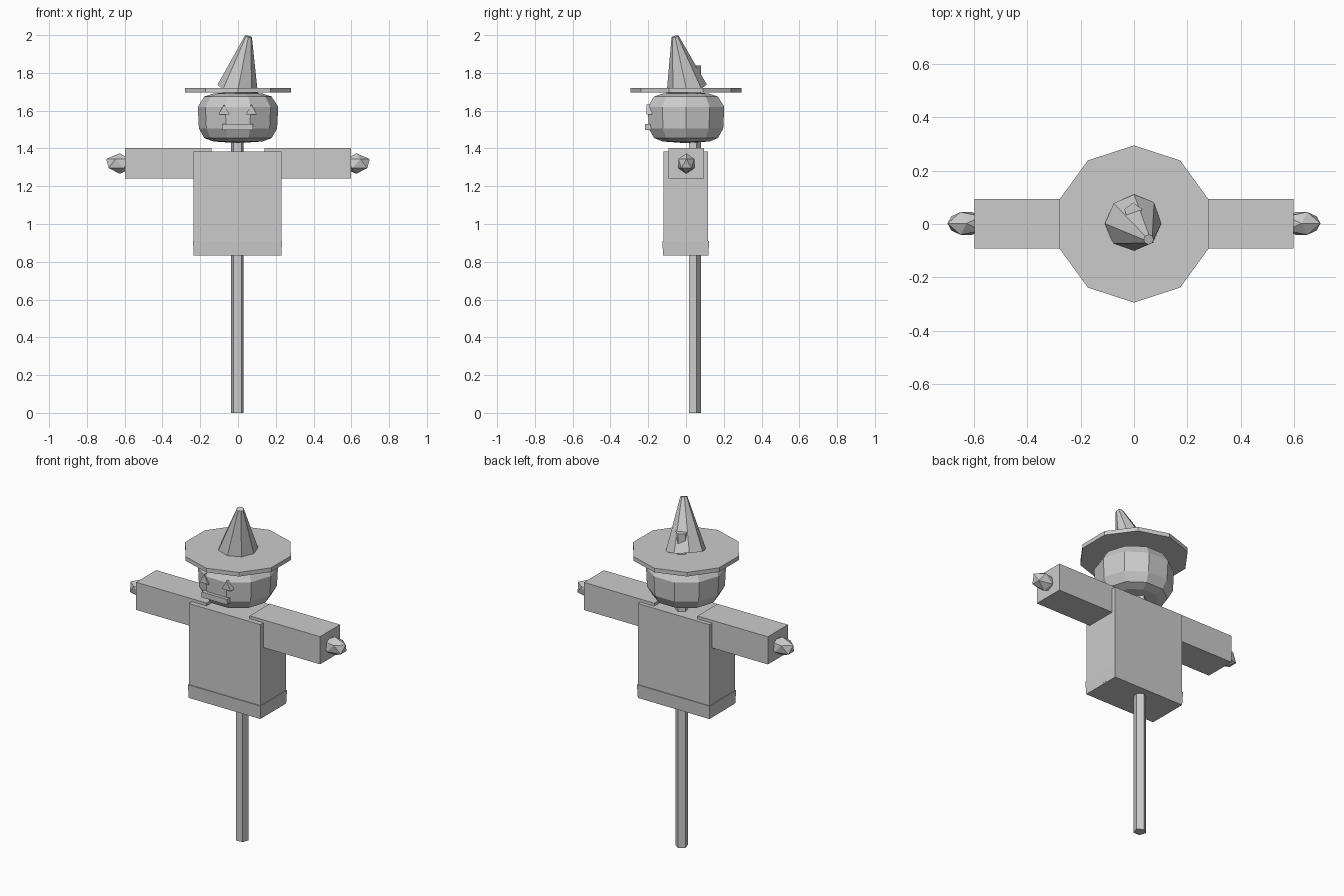
import bpy, bmesh
from math import cos, sin, pi
from mathutils import Vector, Matrix

cube = bpy.data.objects.get("Cube")
if cube:
    bpy.data.objects.remove(cube, do_unlink=True)

grey = bpy.data.materials.new("plain_grey")
grey.use_nodes = True
colour = (0.6, 0.6, 0.6, 1)
grey.diffuse_color = colour
grey.node_tree.nodes["Principled BSDF"].inputs["Base Color"].default_value = colour


def finish(name, bm):
    bmesh.ops.recalc_face_normals(bm, faces=bm.faces)
    mesh = bpy.data.meshes.new(name)
    bm.to_mesh(mesh)
    bm.free()
    mesh.materials.append(grey)
    obj = bpy.data.objects.new(name, mesh)
    bpy.context.collection.objects.link(obj)
    return obj


def box(name, low, high):
    bm = bmesh.new()
    low, high = Vector(low), Vector(high)
    bmesh.ops.create_cube(bm, size=1)
    bmesh.ops.scale(bm, vec=high - low, verts=bm.verts)
    bmesh.ops.translate(bm, vec=(low + high) / 2, verts=bm.verts)
    return finish(name, bm)


def lathe(name, profile, sides, turn=0, matrix=Matrix()):
    """Rings of (radius, height), capped at both ends."""
    bm = bmesh.new()
    angles = [turn + 2 * pi * i / sides for i in range(sides)]
    rings = [[bm.verts.new((r * cos(a), r * sin(a), z)) for a in angles]
             for r, z in profile]
    for a, b in zip(rings, rings[1:]):
        for i in range(sides):
            j = (i + 1) % sides
            bm.faces.new((a[i], a[j], b[j], b[i]))
    bm.faces.new(rings[0])
    bm.faces.new(rings[-1])
    bm.transform(matrix)
    return finish(name, bm)


# Post runs from the ground through the body and out of the hat
lathe("post", [(0.035, 0), (0.035, 1.84)], 5, pi / 2,
      Matrix.Translation((-0.003, 0.045, 0)))

# Shirt body and hem
box("torso", (-0.235, -0.12, 0.84), (0.23, 0.117, 1.385))
hem = box("hem", (-0.238, -0.125, 0.832), (0.233, 0.122, 0.91))
for v in hem.data.vertices:
    if v.co.z < 0.85:
        v.co.x *= 0.985
        v.co.y *= 0.97

# Sleeves and hands
for side, sign in (("left", 1), ("right", -1)):
    box(side + "_sleeve", (min(0.14 * sign, 0.597 * sign), -0.092, 1.24),
        (max(0.14 * sign, 0.597 * sign), 0.094, 1.402))
    bm = bmesh.new()
    bmesh.ops.create_icosphere(bm, subdivisions=1, radius=1)
    bmesh.ops.scale(bm, vec=(0.079 * sign, 0.05, 0.054), verts=bm.verts)
    bmesh.ops.translate(bm, vec=(0.627 * sign, 0.002, 1.32), verts=bm.verts)
    finish(side + "_hand", bm)

# Pumpkin head
lathe("head", [(0.03, 1.43), (0.13, 1.437), (0.178, 1.455), (0.207, 1.505),
               (0.213, 1.62), (0.178, 1.675), (0.13, 1.69), (0.03, 1.7)], 10)

# Face: triangular eyes and a bar mouth
for side, x in (("left", 0.071), ("right", -0.074)):
    bm = bmesh.new()
    front, back = [[bm.verts.new((x + dx, y, z)) for dx, z in
                    ((-0.029, 1.58), (0.029, 1.58), (0, 1.633))]
                   for y in (-0.21, -0.18)]
    bm.faces.new(front)
    bm.faces.new(back)
    for i in range(3):
        j = (i + 1) % 3
        bm.faces.new((front[i], front[j], back[j], back[i]))
    finish(side + "_eye", bm)
box("mouth", (-0.084, -0.217, 1.498), (0.079, -0.18, 1.53))

# Hat: ten-sided brim and a leaning crown
lathe("hat_brim", [(0.294, 1.697), (0.294, 1.721)], 10, pi / 2)
base, tip = Vector((-0.002, 0.004, 1.715)), Vector((0.055, -0.058, 1.993))
axis = tip - base
lean = Vector((0, 0, 1)).rotation_difference(axis).to_matrix().to_4x4()
lathe("hat_crown", [(0.109, 0), (0.019, axis.length)], 8, 0,
      Matrix.Translation(base) @ lean)
